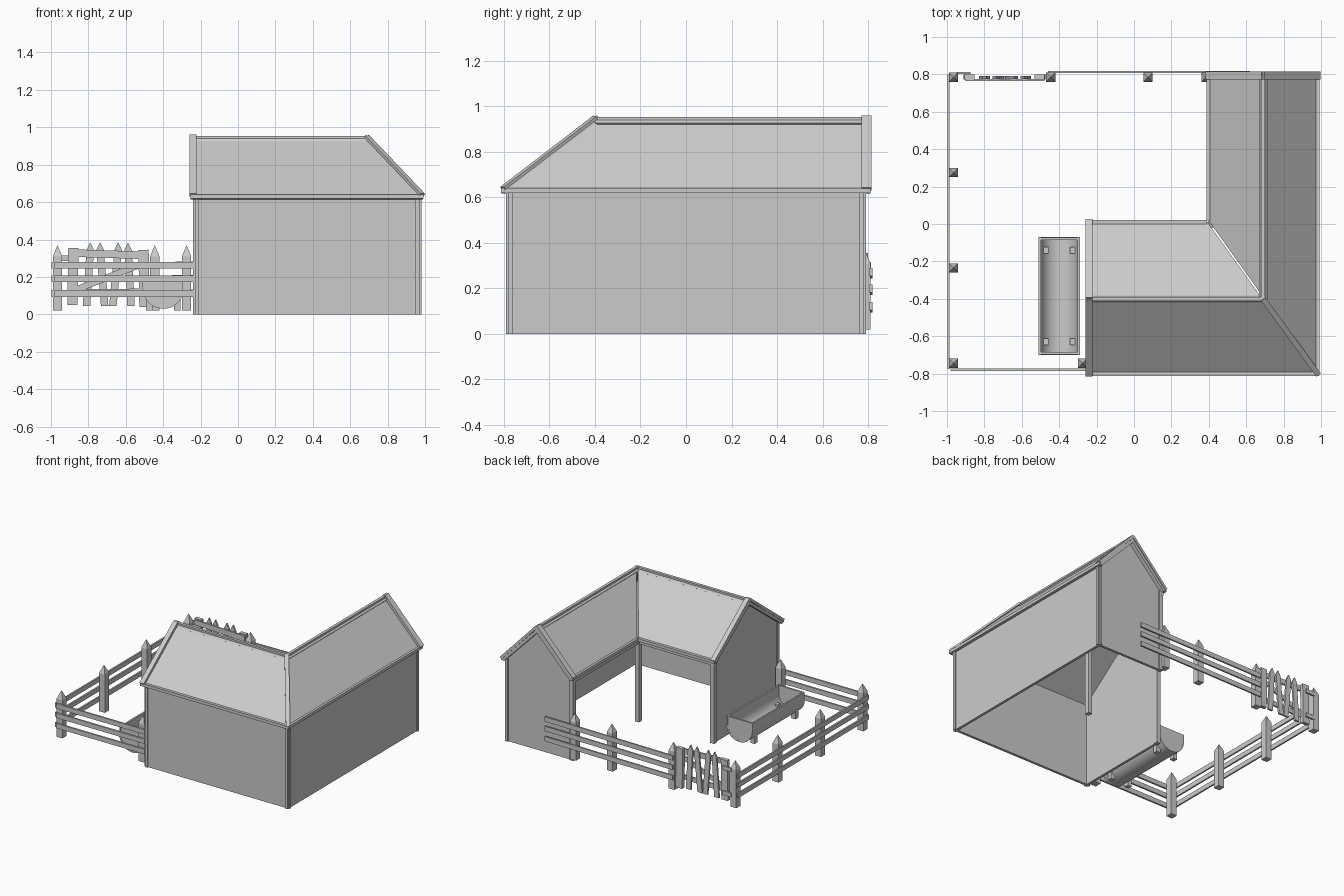
import bpy, bmesh, math
from mathutils import Vector, Matrix

if "Cube" in bpy.data.objects:
    bpy.data.objects.remove(bpy.data.objects["Cube"])


def finish(name, bm):
    bmesh.ops.recalc_face_normals(bm, faces=bm.faces)
    me = bpy.data.meshes.new(name)
    bm.to_mesh(me)
    bm.free()
    ob = bpy.data.objects.new(name, me)
    bpy.context.collection.objects.link(ob)
    return ob


def beam(name, p, q, w, h):
    """Box running from p to q, w wide sideways and h tall."""
    p, q = Vector(p), Vector(q)
    d = q - p
    rot = d.to_track_quat('X', 'Z').to_matrix().to_4x4()
    bm = bmesh.new()
    bmesh.ops.create_cube(bm, size=1, matrix=Matrix.Translation((p + q) / 2) @ rot
                          @ Matrix.Diagonal((d.length, w, h, 1)))
    return finish(name, bm)


def upright(name, x, y, z0, z1, s):
    bm = bmesh.new()
    bmesh.ops.create_cube(bm, size=1, matrix=Matrix.Translation((x, y, (z0 + z1) / 2))
                          @ Matrix.Diagonal((s, s, z1 - z0, 1)))
    return finish(name, bm)


def framed(name, pts, out, border=0.018, depth=0.01, thick=0.02):
    """Flat board with a raised border, thickened away from the out side."""
    bm = bmesh.new()
    f = bm.faces.new([bm.verts.new(p) for p in pts])
    f.normal_update()
    if f.normal.dot(Vector(out)) < 0:
        f.normal_flip()
    bmesh.ops.inset_region(bm, faces=[f], thickness=border, use_even_offset=True)
    bmesh.ops.inset_region(bm, faces=[f], thickness=0.001, depth=-depth, use_even_offset=True)
    me = bpy.data.meshes.new(name)
    bm.to_mesh(me)
    bm.free()
    ob = bpy.data.objects.new(name, me)
    bpy.context.collection.objects.link(ob)
    m = ob.modifiers.new("thickness", 'SOLIDIFY')
    m.thickness, m.offset = thick, -1
    return ob


def extrude_profile(name, pts, move):
    bm = bmesh.new()
    f = bm.faces.new([bm.verts.new(p) for p in pts])
    r = bmesh.ops.extrude_face_region(bm, geom=[f])
    bmesh.ops.translate(bm, vec=move, verts=[v for v in r["geom"] if isinstance(v, bmesh.types.BMVert)])
    return finish(name, bm)


# Main dimensions of the L-shaped shed
L, R, F, B = -0.24, 0.98, -0.79, 0.79
IX, IY = 0.40, 0.0            # inner corner
RX, RY = 0.69, -0.40          # ridge lines
E, T = 0.63, 0.95             # eaves and ridge heights

# Walls, one framed bay at a time
def wall_x(name, xs, y, out):
    for a, b in zip(xs, xs[1:]):
        framed(name, [(a, y, 0), (b, y, 0), (b, y, E), (a, y, E)], (0, out, 0))

def wall_y(name, ys, x, out):
    for a, b in zip(ys, ys[1:]):
        framed(name, [(x, a, 0), (x, b, 0), (x, b, E), (x, a, E)], (out, 0, 0))

wall_x("front_wall", [L, 0.18, RX, R], F, -1)
wall_y("right_wall", [F, RY, 0.265, B], R, 1)
wall_x("rear_end_wall", [IX, RX, R], B, 1)
wall_y("left_end_wall", [F, RY, IY], L, -1)
framed("rear_gable", [(IX, B, E), (R, B, E), (RX, B, T - 0.02)], (0, 1, 0))
framed("left_gable", [(L, F, E), (L, IY, E), (L, RY, T - 0.02)], (-1, 0, 0))

# Corner posts and beams of the open inner sides
for x, y in [(IX + 0.005, IY - 0.005), (IX + 0.015, B - 0.018), (L + 0.018, IY - 0.015)]:
    upright("open_side_post", x, y, 0, E, 0.034)
beam("inner_beam_left", (L, IY - 0.01, 0.61), (IX, IY - 0.01, 0.61), 0.025, 0.035)
beam("inner_beam_rear", (IX + 0.01, IY, 0.61), (IX + 0.01, B, 0.61), 0.025, 0.035)

# Roof slopes
OL, OR, OF, OB = -0.255, 0.99, -0.81, 0.81
VX, VY = 0.39, 0.02
Z = 0.64
apex = (RX, RY, T)
up = (0, 0, 1)
slopes = {
    "roof_front": [(OL, OF, Z), (RX, OF, Z), apex, (OL, RY, T)],
    "roof_hip_front": [(RX, OF, Z), (OR, OF, Z), apex],
    "roof_hip_right": [(OR, OF, Z), (OR, RY, Z), apex],
    "roof_right": [(OR, RY, Z), (OR, OB, Z), (RX, OB, T), apex],
    "roof_inner_left": [(OL, VY, Z), (VX, VY, Z), apex, (OL, RY, T)],
    "roof_inner_rear": [(VX, VY, Z), (VX, OB, Z), (RX, OB, T), apex],
}
for name, pts in slopes.items():
    framed(name, pts, up, 0.02, 0.01, 0.022)

# Roof trim: ridge, hip, eaves and gable boards
beam("ridge_cap_left", (OL, RY, T - 0.004), (RX, RY, T - 0.004), 0.022, 0.014)
beam("ridge_cap_rear", (RX, RY, T - 0.004), (RX, OB, T - 0.004), 0.022, 0.014)
beam("hip_cap", apex, (OR - 0.005, OF + 0.005, Z), 0.03, 0.014)
beam("front_eave", (OL, OF + 0.01, 0.631), (OR, OF + 0.01, 0.631), 0.024, 0.022)
beam("right_eave", (OR - 0.01, OF, 0.631), (OR - 0.01, OB, 0.631), 0.024, 0.022)
beam("inner_eave_left", (OL, VY - 0.01, 0.631), (VX, VY - 0.01, 0.631), 0.024, 0.022)
beam("inner_eave_rear", (VX + 0.01, VY, 0.631), (VX + 0.01, OB, 0.631), 0.024, 0.022)
for y in (OF, VY):
    beam("left_gable_board", (OL + 0.014, y, Z - 0.003), (OL + 0.014, RY, T + 0.003), 0.036, 0.02)
for x in (VX, OR):
    beam("rear_gable_board", (x, OB - 0.016, Z - 0.003), (RX, OB - 0.016, T + 0.003), 0.044, 0.02)

# Fence posts with pyramid tips
for x, y in [(-0.965, 0.785), (-0.445, 0.785), (0.075, 0.785), (0.385, 0.785),
             (-0.965, 0.275), (-0.965, -0.235), (-0.965, -0.745), (-0.275, -0.745)]:
    bm = bmesh.new()
    bmesh.ops.create_cube(bm, size=1, matrix=Matrix.Translation((x, y, 0.165))
                          @ Matrix.Diagonal((0.05, 0.05, 0.29, 1)))
    bm.normal_update()
    top = max(bm.faces, key=lambda f: f.calc_center_median().z)
    tip = bmesh.ops.poke(bm, faces=[top])["verts"][0]
    tip.co.z += 0.06
    finish("fence_post", bm)

# Fence rails
for z in (0.112, 0.19, 0.262):
    beam("front_rail", (-0.98, -0.78, z), (-0.235, -0.78, z), 0.014, 0.036)
    beam("left_rail", (-0.992, -0.775, z), (-0.992, 0.80, z), 0.012, 0.036)
    beam("rear_rail", (-0.46, 0.813, z), (0.62, 0.813, z + 0.01), 0.012, 0.036)

# Gate: pointed pickets, stiles, boards and brace
for x, lean in [(-0.80, 0.01), (-0.725, -0.012), (-0.655, 0.014), (-0.58, -0.008)]:
    w = 0.02
    y = 0.776
    extrude_profile("gate_picket", [(x - w - lean, y, 0.045), (x + w - lean, y, 0.045),
                    (x + w + lean, y, 0.345), (x + lean, y, 0.385), (x - w + lean, y, 0.345)],
                    (0, 0.014, 0))
beam("gate_stile_left", (-0.885, 0.786, 0.05), (-0.88, 0.786, 0.355), 0.028, 0.055)
beam("gate_stile_right", (-0.50, 0.786, 0.04), (-0.505, 0.786, 0.345), 0.028, 0.055)
beam("gate_top_board", (-0.90, 0.77, 0.328), (-0.48, 0.77, 0.315), 0.012, 0.04)
beam("gate_bottom_board", (-0.90, 0.77, 0.115), (-0.48, 0.77, 0.12), 0.012, 0.036)
beam("gate_brace", (-0.87, 0.77, 0.13), (-0.50, 0.77, 0.275), 0.012, 0.034)
for z in (0.11, 0.30):
    beam("gate_hinge", (-0.95, 0.808, z), (-0.875, 0.808, z), 0.012, 0.03)

# Trough: rounded open shell with closed ends
def u_profile(r, y):
    arc = [math.pi * (1 + i / 16) for i in range(17)]
    c = [(-0.40 + r * math.cos(a), y, 0.14 + r * math.sin(a)) for a in arc]
    return [(-0.40 - r, y, 0.20)] + c + [(-0.40 + r, y, 0.20)]

y0, y1 = -0.70, -0.07
shell = extrude_profile("trough_shell", u_profile(0.11, y0) + u_profile(0.098, y0)[::-1],
                        (0, y1 - y0, 0))
for ob in [shell] + [extrude_profile("trough_end", u_profile(0.109, y), (0, 0.014, 0))
                     for y in (y0 + 0.001, y1 - 0.015)]:
    bpy.ops.object.select_all(action='DESELECT')
    ob.select_set(True)
    bpy.context.view_layer.objects.active = ob
    bpy.ops.object.shade_smooth_by_angle(angle=math.radians(30))
for x in (-0.475, -0.325):
    for y in (-0.63, -0.14):
        upright("trough_foot", x, y, 0.02, 0.09, 0.035)
